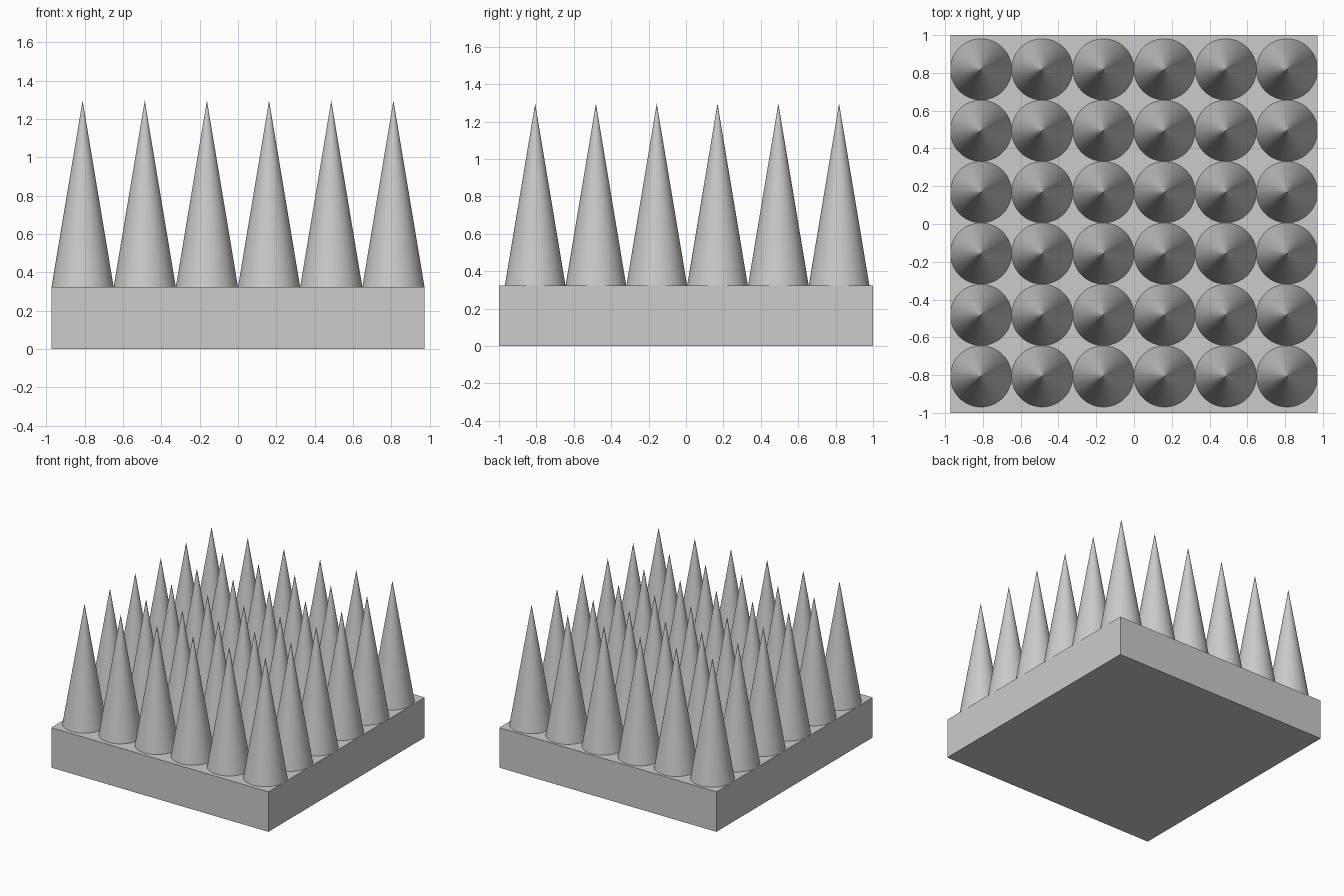
import bpy, bmesh
from mathutils import Matrix

if "Cube" in bpy.data.objects:
    bpy.data.objects.remove(bpy.data.objects["Cube"])

N = 6               # spikes per side
PITCH = 0.324       # spacing = spike diameter
BASE_H = 0.324
SPIKE_H = 0.972
Y_SHIFT = 0.006     # spike grid sits slightly off centre in y

grey = bpy.data.materials.new("light_grey")
grey.diffuse_color = (0.6, 0.6, 0.6, 1)
grey.use_nodes = True
grey.node_tree.nodes["Principled BSDF"].inputs["Base Color"].default_value = grey.diffuse_color


def finish(name, bm):
    mesh = bpy.data.meshes.new(name)
    bm.to_mesh(mesh)
    bm.free()
    mesh.materials.append(grey)
    obj = bpy.data.objects.new(name, mesh)
    bpy.context.collection.objects.link(obj)
    return obj


# Base slab
bm = bmesh.new()
bmesh.ops.create_cube(bm, size=1, matrix=Matrix.Translation((0, 0, BASE_H / 2))
                      @ Matrix.Diagonal((N * PITCH, 2.0, BASE_H, 1)))
finish("base_slab", bm)

# Grid of conical spikes
half = (N - 1) / 2
for row in range(N):
    bm = bmesh.new()
    for col in range(N):
        pos = ((col - half) * PITCH, (row - half) * (PITCH + 0.001) + Y_SHIFT,
               BASE_H + SPIKE_H / 2)
        bmesh.ops.create_cone(bm, cap_ends=False, segments=60,
                              radius1=PITCH / 2, radius2=0, depth=SPIKE_H,
                              matrix=Matrix.Translation(pos))
    bmesh.ops.remove_doubles(bm, verts=bm.verts, dist=1e-6)
    bmesh.ops.recalc_face_normals(bm, faces=bm.faces)
    finish(f"spike_row_{row + 1}", bm)
